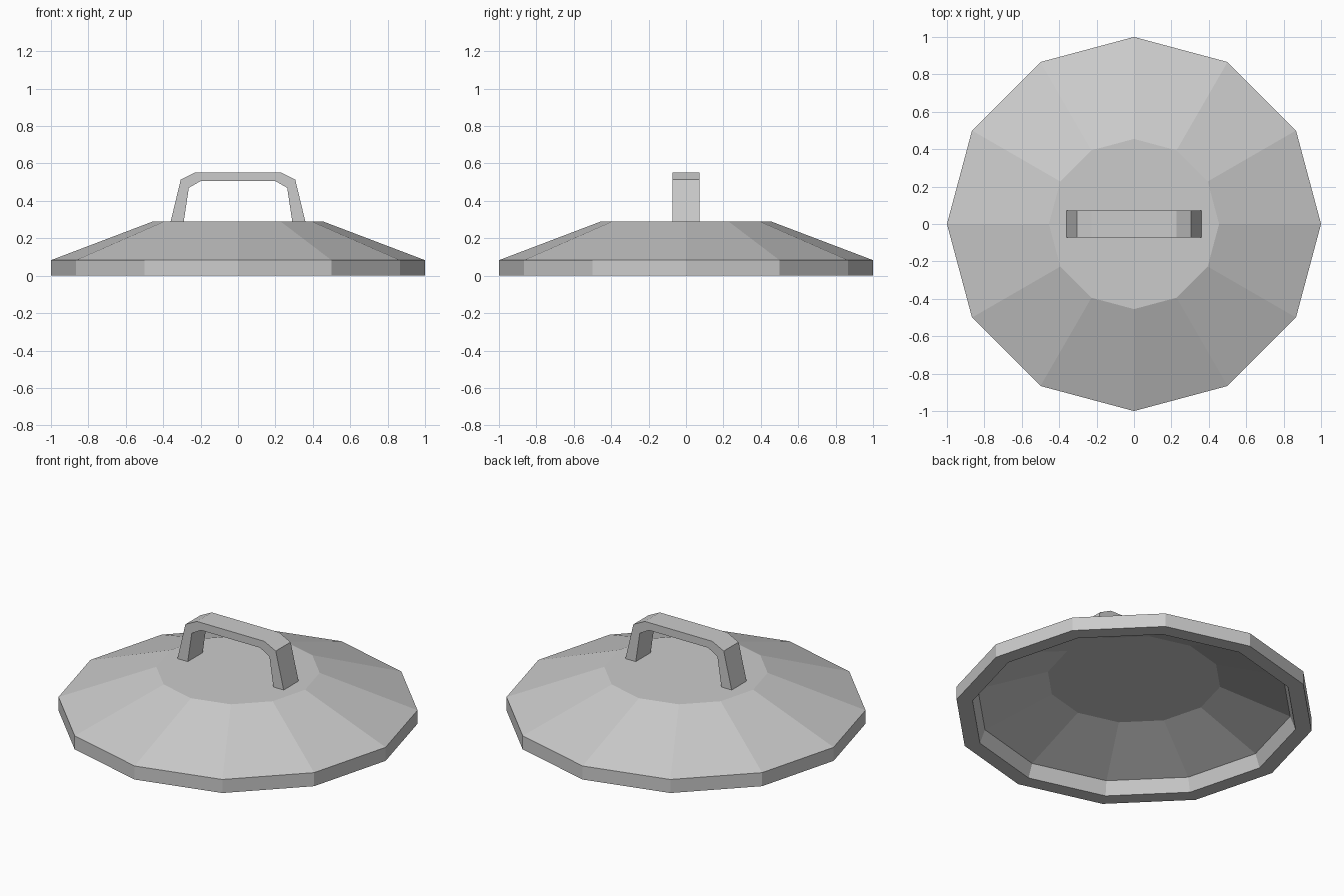
import bpy
import bmesh
from math import cos, sin, pi

default = bpy.data.objects.get("Cube")
if default:
    bpy.data.objects.remove(default, do_unlink=True)

SIDES = 12

grey = bpy.data.materials.new("plain grey")
grey.use_nodes = True
colour = (0.6, 0.6, 0.6, 1.0)
grey.diffuse_color = colour
grey.node_tree.nodes["Principled BSDF"].inputs["Base Color"].default_value = colour


def finish(bm, name):
    bmesh.ops.recalc_face_normals(bm, faces=bm.faces)
    mesh = bpy.data.meshes.new(name)
    bm.to_mesh(mesh)
    bm.free()
    mesh.materials.append(grey)
    obj = bpy.data.objects.new(name, mesh)
    bpy.context.collection.objects.link(obj)
    return obj


# Lid: hollow twelve-sided shell, profile from outer top round to inner ceiling
profile = [(0.455, 0.29), (1.0, 0.083), (1.0, 0.0),
           (0.91, 0.0), (0.88, 0.08), (0.485, 0.23)]
bm = bmesh.new()
rings = []
for radius, z in profile:
    angles = [2 * pi * i / SIDES for i in range(SIDES)]
    rings.append([bm.verts.new((radius * cos(a), radius * sin(a), z)) for a in angles])
for upper, lower in zip(rings, rings[1:]):
    for i in range(SIDES):
        j = (i + 1) % SIDES
        bm.faces.new((upper[i], upper[j], lower[j], lower[i]))
bm.faces.new(rings[0])
bm.faces.new(rings[-1])
finish(bm, "lid")

# Handle: mirrored half outline (outer and inner edge pairs) swept across y
outer = [(0.36, 0.29), (0.306, 0.514), (0.228, 0.553)]
inner = [(0.29, 0.29), (0.263, 0.47), (0.2, 0.506)]


def arch(points):
    return points + [(-x, z) for x, z in reversed(points)]


HALF_WIDTH = 0.072
bm = bmesh.new()
sections = []
for (xo, zo), (xi, zi) in zip(arch(outer), arch(inner)):
    corners = [(xo, -HALF_WIDTH, zo), (xo, HALF_WIDTH, zo),
               (xi, HALF_WIDTH, zi), (xi, -HALF_WIDTH, zi)]
    sections.append([bm.verts.new(c) for c in corners])
for a, b in zip(sections, sections[1:]):
    for i in range(4):
        j = (i + 1) % 4
        bm.faces.new((a[i], a[j], b[j], b[i]))
bm.faces.new(sections[0])
bm.faces.new(sections[-1])
finish(bm, "handle")
